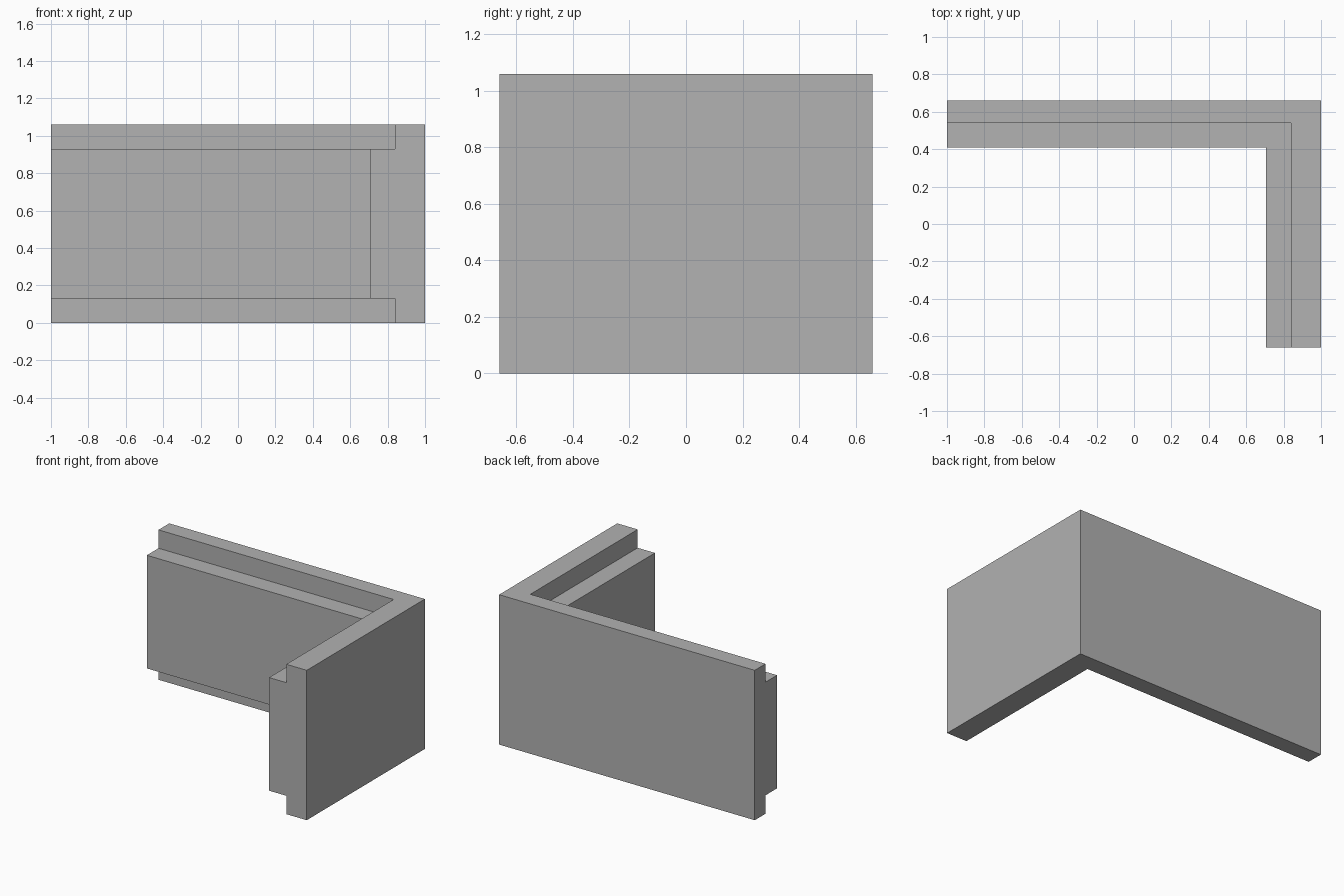
import bpy
import bmesh

cube = bpy.data.objects.get("Cube")
if cube:
    bpy.data.objects.remove(cube, do_unlink=True)

# Material
grey = bpy.data.materials.new("plain grey")
grey.use_nodes = True
colour = (0.445, 0.445, 0.445, 1)
grey.diffuse_color = colour
grey.node_tree.nodes["Principled BSDF"].inputs["Base Color"].default_value = colour

# Overall extents and the corner of each wall layer (x, y)
LEFT_END, FRONT_END, HEIGHT = -1.0, -0.66, 1.06
OUTER, STEP, INNER = (1.0, 0.66), (0.84, 0.54), (0.705, 0.41)
LOW, HIGH = 0.13, 0.93

# Rebated cross-section: outer wall with a raised inner panel
profile = [(OUTER, 0), (OUTER, HEIGHT), (STEP, HEIGHT), (STEP, HIGH),
           (INNER, HIGH), (INNER, LOW), (STEP, LOW), (STEP, 0)]

# Sweep the section along the back wall, round the mitre, down the side wall
bm = bmesh.new()
stations = [
    [bm.verts.new((LEFT_END, y, z)) for (x, y), z in profile],
    [bm.verts.new((x, y, z)) for (x, y), z in profile],
    [bm.verts.new((x, FRONT_END, z)) for (x, y), z in profile],
]
count = len(profile)
for a, b in zip(stations, stations[1:]):
    for i in range(count):
        j = (i + 1) % count
        bm.faces.new((a[i], a[j], b[j], b[i]))
bm.faces.new(stations[0])
bm.faces.new(stations[-1])
bmesh.ops.recalc_face_normals(bm, faces=bm.faces)

mesh = bpy.data.meshes.new("corner_wall")
bm.to_mesh(mesh)
bm.free()
mesh.materials.append(grey)
wall = bpy.data.objects.new("corner_wall", mesh)
bpy.context.collection.objects.link(wall)
